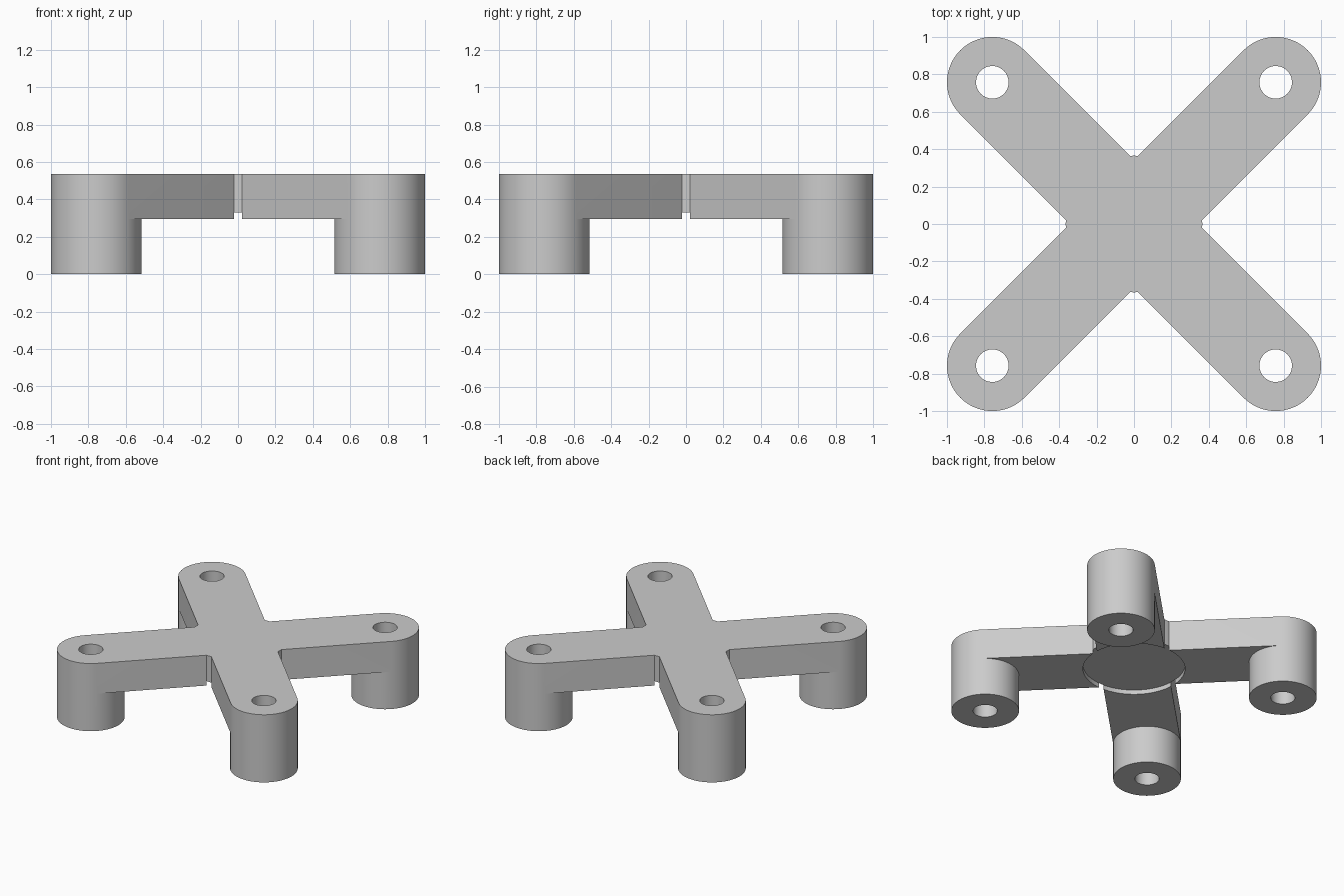
import bpy
import bmesh
from math import asin, cos, hypot, pi, radians, sin

cube = bpy.data.objects.get("Cube")
if cube:
    bpy.data.objects.remove(cube, do_unlink=True)

TOP, ARM_BOTTOM, RECESS_TOP = 0.535, 0.295, 0.33
END_R, HOLE_R, HUB_R = 0.2425, 0.087, 0.365
REACH = hypot(1 - END_R, 1 - END_R)
ANGLES = [pi / 4 + k * pi / 2 for k in range(4)]


def arc(centre, radius, start, end, steps):
    return [(centre[0] + radius * cos(start + (end - start) * i / steps),
             centre[1] + radius * sin(start + (end - start) * i / steps))
            for i in range(steps + 1)]


def end_centre(a):
    return REACH * cos(a), REACH * sin(a)


def prism(name, outlines, z0, z1):
    """Extrude closed outlines from z0 to z1 as one object."""
    bm = bmesh.new()
    for outline in outlines:
        face = bm.faces.new([bm.verts.new((x, y, z0)) for x, y in outline])
        new = bmesh.ops.extrude_face_region(bm, geom=[face], use_keep_orig=True)
        moved = [v for v in new["geom"] if isinstance(v, bmesh.types.BMVert)]
        bmesh.ops.translate(bm, verts=moved, vec=(0, 0, z1 - z0))
    bmesh.ops.recalc_face_normals(bm, faces=bm.faces)
    mesh = bpy.data.meshes.new(name)
    bm.to_mesh(mesh)
    bm.free()
    obj = bpy.data.objects.new(name, mesh)
    bpy.context.collection.objects.link(obj)
    return obj


# Cross outline: rounded arm ends joined by short hub arcs
meet = asin(END_R / HUB_R)
cross = []
for a in ANGLES:
    cross += arc(end_centre(a), END_R, a - pi / 2, a + pi / 2, 32)
    cross += arc((0, 0), HUB_R, a + meet, a + pi / 2 - meet, 4)
bracket = prism("cross_bracket", [cross], 0, TOP)

# Space under the arms, leaving four round legs
under = []
for a in ANGLES:
    c = end_centre(a)
    wide = END_R + 0.1
    under += arc(c, wide, a - pi / 2, a - pi / 2, 1)[:1]
    under += arc(c, END_R, a - pi / 2, a - 3 * pi / 2, 32)
    under += arc(c, wide, a + pi / 2, a + pi / 2, 1)[:1]

# Round recess under the hub and bolt holes through the legs
recess = arc((0, 0), HUB_R + 0.001, 0, 2 * pi, 64)[:-1]
holes = [arc(end_centre(a), HOLE_R, 0, 2 * pi, 48)[:-1] for a in ANGLES]
cutters = [prism("underside_cutter", [under], -0.1, ARM_BOTTOM),
           prism("recess_cutter", [recess], 0.2, RECESS_TOP),
           prism("hole_cutter", holes, -0.2, TOP + 0.2)]

bpy.ops.object.select_all(action="DESELECT")
bpy.context.view_layer.objects.active = bracket
bracket.select_set(True)
for cutter in cutters:
    cutter.hide_render = True
    mod = bracket.modifiers.new(cutter.name, "BOOLEAN")
    mod.operation = "DIFFERENCE"
    mod.solver = "EXACT"
    mod.object = cutter
    bpy.ops.object.modifier_apply(modifier=mod.name)
    bpy.data.objects.remove(cutter, do_unlink=True)

# Single grey finish
grey = bpy.data.materials.new("light_grey")
grey.use_nodes = True
colour = (0.6, 0.6, 0.6, 1)
grey.diffuse_color = colour
grey.node_tree.nodes["Principled BSDF"].inputs["Base Color"].default_value = colour
bracket.data.materials.clear()
bracket.data.materials.append(grey)
bpy.ops.object.shade_smooth_by_angle(angle=radians(30))
